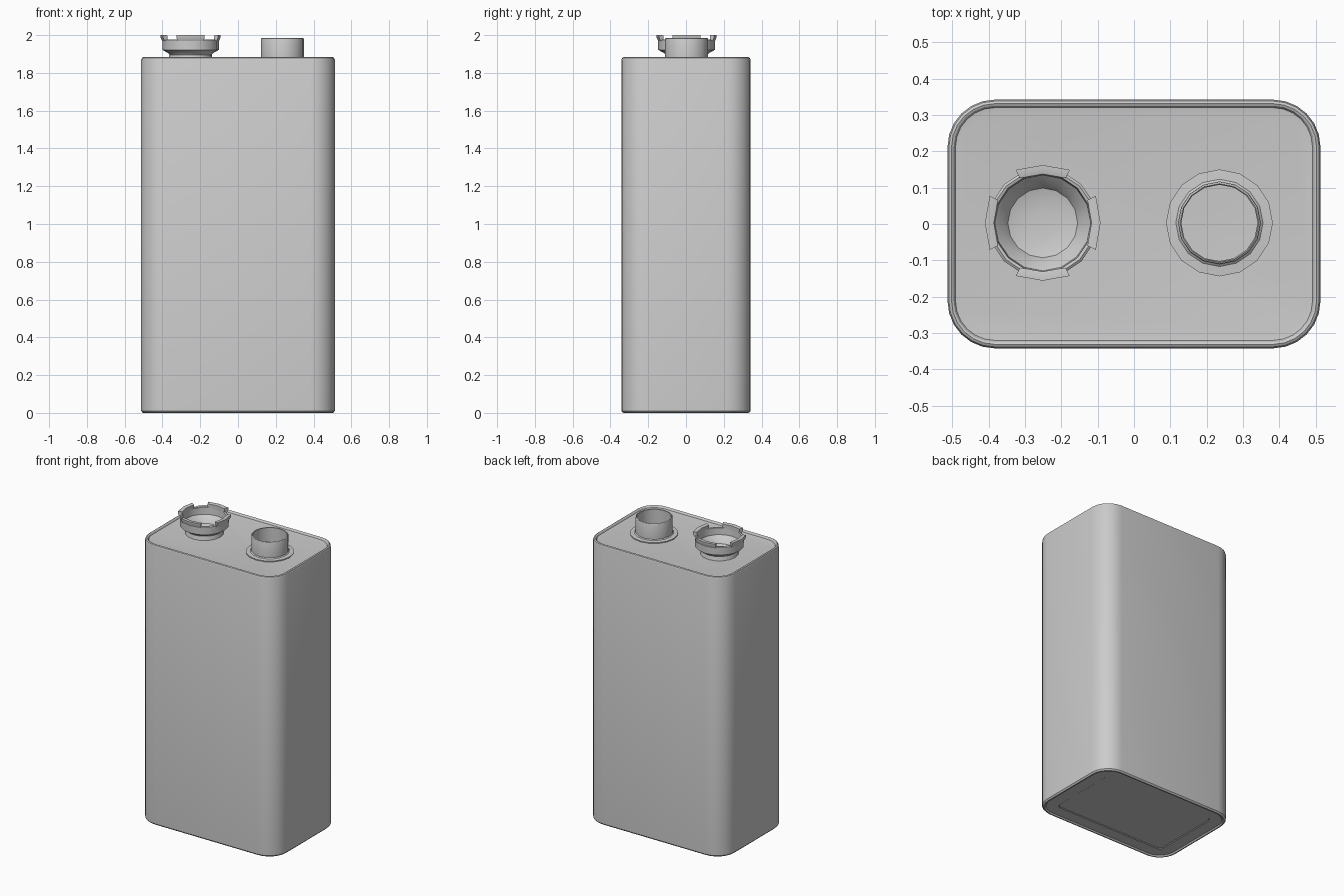
import bpy, bmesh, math
from math import pi, cos, sin

cube = bpy.data.objects.get("Cube")
if cube:
    bpy.data.objects.remove(cube, do_unlink=True)

grey = bpy.data.materials.new("plain grey")
grey.use_nodes = True
colour = (0.6, 0.6, 0.6, 1)
grey.diffuse_color = colour
grey.node_tree.nodes["Principled BSDF"].inputs["Base Color"].default_value = colour

HALF_X, HALF_Y, CORNER = 0.513, 0.342, 0.13
TERMINAL_X, TERMINAL_Y = 0.245, 0.003


def finish(name, bm, angle=30):
    bmesh.ops.recalc_face_normals(bm, faces=bm.faces)
    mesh = bpy.data.meshes.new(name)
    bm.to_mesh(mesh)
    bm.free()
    mesh.materials.append(grey)
    obj = bpy.data.objects.new(name, mesh)
    bpy.context.collection.objects.link(obj)
    bpy.ops.object.select_all(action='DESELECT')
    obj.select_set(True)
    bpy.context.view_layer.objects.active = obj
    bpy.ops.object.shade_smooth_by_angle(angle=math.radians(angle))
    return obj


def bridge(bm, a, b):
    n = len(a)
    for i in range(n):
        j = (i + 1) % n
        bm.faces.new((a[i], a[j], b[j], b[i]))


def rounded_loop(bm, inset, z, steps=6):
    """Rounded rectangle of vertices, inset from the case outline."""
    r = CORNER - inset
    loop = []
    for k, (sx, sy) in enumerate(((1, 1), (-1, 1), (-1, -1), (1, -1))):
        for s in range(steps + 1):
            a = (k + s / steps) * pi / 2
            loop.append(bm.verts.new((sx * (HALF_X - CORNER) + r * cos(a),
                                      sy * (HALF_Y - CORNER) + r * sin(a), z)))
    return loop


def lathe(name, profile, x, y, sides):
    """Revolve a profile that starts on the axis."""
    bm = bmesh.new()
    centre = bm.verts.new((x, y, profile[0][1]))
    rings = [[bm.verts.new((x + r * cos(2 * pi * i / sides),
                            y + r * sin(2 * pi * i / sides), z))
              for i in range(sides)] for r, z in profile[1:]]
    for i in range(sides):
        bm.faces.new((centre, rings[0][i], rings[0][(i + 1) % sides]))
    for a, b in zip(rings, rings[1:]):
        bridge(bm, a, b)
    return finish(name, bm)


# Case: rolled rims around a sunken lid and a stepped base
bm = bmesh.new()
section = [(0.105, 0.012), (0.1, 0.008), (0.024, 0.008), (0.016, 0), (0.008, 0.001),
           (0, 0.01), (0, 1.868), (0.004, 1.879), (0.011, 1.883),
           (0.017, 1.88), (0.022, 1.871), (0.036, 1.869)]
loops = [rounded_loop(bm, inset, z) for inset, z in section]
for a, b in zip(loops, loops[1:]):
    bridge(bm, a, b)
bm.faces.new(loops[0])
bm.faces.new(loops[-1])
finish("case", bm)

# Plain stud terminal: thin open tube on a low washer
lathe("stud_terminal",
      [(0, 1.876), (0.037, 1.876), (0.105, 1.878), (0.105, 1.983), (0.108, 1.986),
       (0.112, 1.983), (0.114, 1.978), (0.114, 1.882), (0.12, 1.877),
       (0.147, 1.875), (0.147, 1.868)],
      TERMINAL_X - 0.01, TERMINAL_Y, 16)

# Socket terminal: bowl on a narrow neck
lathe("socket_terminal",
      [(0, 1.876), (0.035, 1.876), (0.076, 1.88), (0.096, 1.886), (0.11, 1.908),
       (0.132, 1.93), (0.135, 1.975), (0.143, 1.978), (0.15, 1.973),
       (0.15, 1.922), (0.118, 1.904), (0.112, 1.895), (0.118, 1.869)],
      -TERMINAL_X - 0.006, TERMINAL_Y, 16)

# Four flared gripping tabs around the socket rim
bm = bmesh.new()
tab_section = [(0.134, 1.968), (0.134, 1.998), (0.138, 2.0), (0.159, 2.0),
               (0.159, 1.988), (0.15, 1.968)]
for k in range(4):
    cuts = []
    for step in (-1, 0, 1):
        a = k * pi / 2 + step * math.radians(27)
        flare = 1.03 if step else 1
        cuts.append([bm.verts.new((-TERMINAL_X - 0.006 + r * flare * cos(a),
                                   TERMINAL_Y + r * flare * sin(a), z))
                     for r, z in tab_section])
    bridge(bm, cuts[0], cuts[1])
    bridge(bm, cuts[1], cuts[2])
    bm.faces.new(cuts[0])
    bm.faces.new(cuts[2])
finish("socket_tabs", bm)
